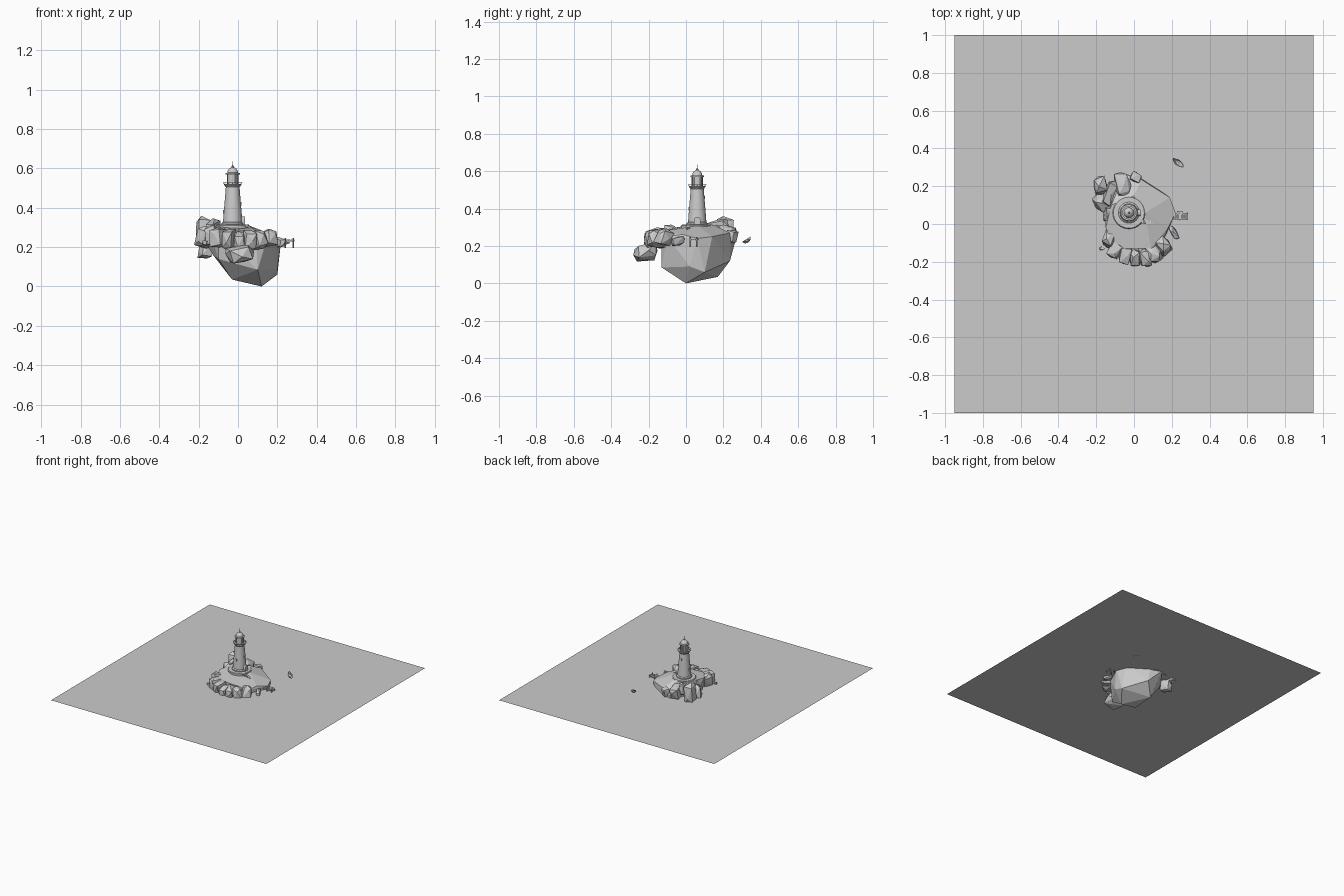
import bpy, bmesh, math, random
from mathutils import Vector, Matrix, Euler

if "Cube" in bpy.data.objects:
    bpy.data.objects.remove(bpy.data.objects["Cube"])

random.seed(4)
SEA = 0.22
TX, TY = -0.027, 0.06


def finish(name, bm, smooth=False):
    bmesh.ops.recalc_face_normals(bm, faces=bm.faces[:])
    me = bpy.data.meshes.new(name)
    bm.to_mesh(me)
    bm.free()
    ob = bpy.data.objects.new(name, me)
    bpy.context.collection.objects.link(ob)
    if smooth:
        bpy.ops.object.select_all(action='DESELECT')
        ob.select_set(True)
        bpy.context.view_layer.objects.active = ob
        bpy.ops.object.shade_smooth_by_angle(angle=math.radians(35))
    return ob


def hull(name, pts):
    bm = bmesh.new()
    for p in pts:
        bm.verts.new(p)
    bmesh.ops.convex_hull(bm, input=bm.verts[:])
    bmesh.ops.delete(bm, geom=[v for v in bm.verts if not v.link_faces], context='VERTS')
    bmesh.ops.dissolve_limit(bm, angle_limit=math.radians(8), verts=bm.verts[:], edges=bm.edges[:])
    return finish(name, bm)


def boulder(name, x, y, z, sx, sy, sz, turn):
    # chipped block: jittered cube corners plus random bumps
    rot = Euler((random.uniform(-.25, .25), random.uniform(-.25, .25), math.radians(turn))).to_matrix()
    pts = []
    for a in (-1, 1):
        for b in (-1, 1):
            for c in (-1, 1):
                d = Vector((a, b, c)) * random.uniform(.58, .82)
                pts.append(d)
    for ax in range(3):
        for s in (-1, 1):
            d = Vector([random.uniform(-.35, .35) for _ in range(3)])
            d[ax] = s * random.uniform(.85, 1)
            pts.append(d)
    hull(name, [Vector((x, y, z)) + rot @ Vector((p.x * sx, p.y * sy, p.z * sz)) for p in pts])


def box(bm, loc, size, rot=(0, 0, 0)):
    m = Matrix.Translation(loc) @ Euler(rot).to_matrix().to_4x4() @ Matrix.Diagonal((*size, 1))
    bmesh.ops.create_cube(bm, size=1, matrix=m)


def rod(bm, a, b, r, seg=8):
    a, b = Vector(a), Vector(b)
    d = b - a
    m = Matrix.Translation((a + b) / 2) @ d.to_track_quat('Z', 'Y').to_matrix().to_4x4()
    bmesh.ops.create_cone(bm, cap_ends=True, segments=seg, radius1=r, radius2=r, depth=d.length, matrix=m)


def lathe(name, profile, seg=32):
    bm = bmesh.new()
    vs = [bm.verts.new((r, 0, z)) for r, z in profile]
    es = [bm.edges.new(e) for e in zip(vs, vs[1:])]
    bmesh.ops.spin(bm, geom=vs + es, cent=(0, 0, 0), axis=(0, 0, 1), angle=math.tau, steps=seg)
    bmesh.ops.remove_doubles(bm, verts=bm.verts[:], dist=1e-5)
    ob = finish(name, bm, True)
    ob.location = (TX, TY, 0)
    return ob


# sea surface
bm = bmesh.new()
bm.faces.new([bm.verts.new(p) for p in ((-.95, -1, SEA), (.95, -1, SEA), (.95, 1, SEA), (-.95, 1, SEA))])
finish("sea", bm)

# main island rock
hull("island_rock", [
    (.12, 0, 0), (-.015, .17, .035), (.1, -.13, .085), (-.03, -.02, .035), (-.1, -.1, .14),
    (.2, .1, .06), (.06, .235, .12), (.22, .06, .24), (.19, .14, .25), (.04, .235, .27),
    (-.05, .265, .23), (-.15, .12, .2), (-.127, .02, .16), (-.12, .1, .312), (0, .15, .312),
    (.06, .06, .308), (.05, -.01, .305), (-.15, -.02, .305), (.18, -.02, .262),
    (-.1, -.13, .285), (.09, -.13, .28), (.15, -.1, .25), (.2, .02, .09)])

# boulders round the shore
front = [
    (-.13, -.075, .255, .04, .055, .06, -20), (-.10, -.14, .25, .04, .05, .055, -30),
    (-.05, -.165, .24, .036, .055, .06, -12), (.005, -.18, .23, .036, .055, .055, 0),
    (.06, -.175, .24, .036, .055, .05, 10), (.11, -.155, .24, .04, .055, .055, 25),
    (.155, -.115, .245, .04, .05, .05, 40), (.01, -.215, .165, .075, .07, .05, 8),
    (.21, -.045, .225, .018, .045, .025, 30)]
left = [
    (-.18, .205, .275, .04, .05, .085, 15), (-.13, .165, .285, .03, .075, .06, -20),
    (-.165, .11, .25, .045, .055, .06, 35), (-.06, .205, .265, .045, .075, .055, 10),
    (-.12, .05, .265, .045, .05, .05, 0), (-.165, .17, .185, .035, .045, .05, 20),
    (-.17, -.13, .222, .014, .01, .012, 10), (.01, .245, .25, .035, .03, .04, -25)]
for group, rocks in (("front", front), ("left", left)):
    for i, r in enumerate(rocks):
        boulder(f"{group}_boulder_{i + 1}", *r)

# lighthouse
lathe("terrace", [(0, .27), (.086, .27), (.086, .31), (.082, .314), (0, .314)])
lathe("tower", [(0, .29), (.056, .29), (.056, .322), (.049, .328), (.046, .37), (.041, .43),
                (.036, .49), (.035, .505), (.043, .515), (.043, .521), (0, .521)])
lathe("lantern_room", [(0, .52), (.027, .52), (.027, .568), (.036, .57), (.036, .576),
                       (.027, .578), (.025, .589), (.018, .599), (.008, .605), (0, .606)])
lathe("finial", [(0, .6), (.006, .604), (.007, .61), (.003, .615), (.0015, .62), (.0015, .635), (0, .635)], 12)

# gallery railing and lantern bars
lathe("gallery_rail", [(.046, .525), (.049, .525), (.049, .529), (.046, .529), (.046, .525)])
bm = bmesh.new()
for i in range(12):
    a = math.tau * i / 12
    c, s = math.cos(a), math.sin(a)
    rod(bm, (TX + .043 * c, TY + .043 * s, .517), (TX + .047 * c, TY + .047 * s, .528), .0012, 6)
    rod(bm, (TX + .028 * c, TY + .028 * s, .52), (TX + .028 * c, TY + .028 * s, .572), .0018, 6)
finish("railing_bars", bm)

# arched doorway facing the pier
bm = bmesh.new()
arch = [(-.018, .305), (.018, .305)] + [
    (.018 * math.cos(math.pi * i / 8), .338 + .018 * math.sin(math.pi * i / 8)) for i in range(9)]
f = bm.faces.new([bm.verts.new((TX + .03, TY + y, z)) for y, z in arch])
ext = bmesh.ops.extrude_face_region(bm, geom=[f])
bmesh.ops.translate(bm, vec=(.032, 0, 0), verts=[v for v in ext['geom'] if isinstance(v, bmesh.types.BMVert)])
finish("doorway", bm)

# tower windows
bm = bmesh.new()
for a, z, r in ((0, .42, .041), (180, .38, .045), (270, .4, .043), (90, .46, .038)):
    a = math.radians(a)
    box(bm, (TX + r * math.cos(a), TY + r * math.sin(a), z), (.006, .01, .018), (0, 0, a))
finish("windows", bm)

# steps from terrace to pier
bm = bmesh.new()
for i in range(11):
    t = i / 10
    box(bm, (.045 + .13 * t, .01 + .02 * t * t, .308 - .058 * t), (.012, .022, .012))
finish("steps", bm)

# pier: planks, beams, posts
bm = bmesh.new()
for i in range(10):
    box(bm, (.183 + .011 * i, .04, .236), (.009, .034, .004))
for y in (.027, .053):
    box(bm, (.232, y, .231), (.11, .005, .006))
    for x in (.2, .24, .28):
        rod(bm, (x, y + (y - .04) * .3, .195), (x, y + (y - .04) * .3, .247), .0035)
box(bm, (.243, .062, .236), (.03, .016, .004))
finish("pier", bm)

# rowing boat, an open hull pitched by the waves
bm = bmesh.new()
rings = []
for i in range(7):
    t = i / 6 * 2 - 1
    w = .014 * (1 - t * t) + .001
    rings.append([bm.verts.new((t * .037, w * math.cos(a), -.014 * math.sin(a) * (1 - .5 * t * t) + .008 * t * t))
                  for a in [math.pi * k / 6 for k in range(7)]])
for p, q in zip(rings, rings[1:]):
    for k in range(6):
        bm.faces.new((p[k], p[k + 1], q[k + 1], q[k]))
for x in (-.015, .008):
    box(bm, (x, 0, -.002), (.007, .024, .002))
boat = finish("rowing_boat", bm, True)
boat.location = (.233, .325, .23)
boat.rotation_euler = (0, .35, math.radians(-37))
